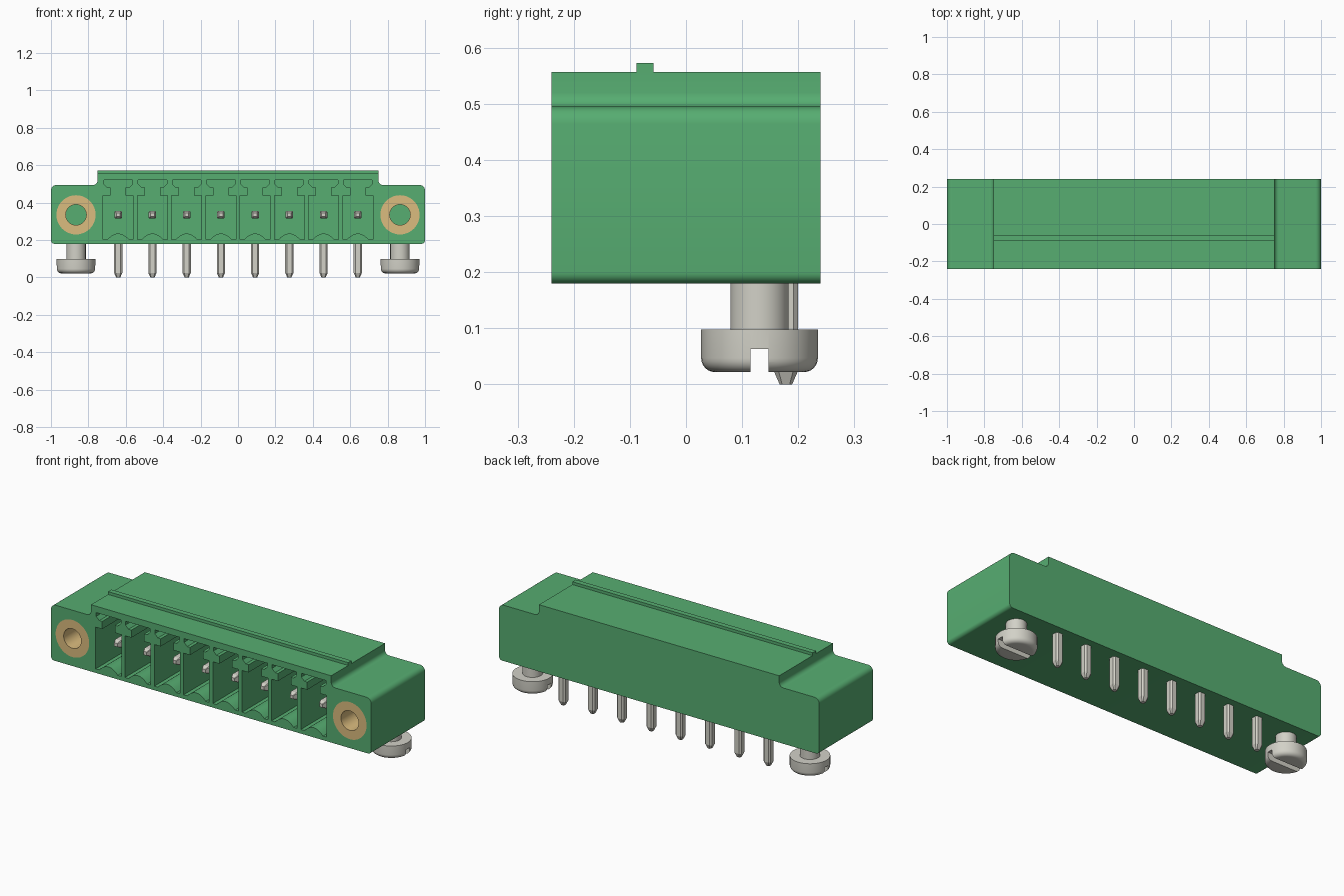
import bpy, bmesh
from math import sin, cos, pi, radians

cube = bpy.data.objects.get("Cube")
if cube:
    bpy.data.objects.remove(cube, do_unlink=True)


def material(name, srgb, metallic=0.0):
    rgba = [((c + 0.055) / 1.055) ** 2.4 for c in srgb] + [1.0]
    m = bpy.data.materials.new(name)
    m.use_nodes = True
    m.diffuse_color = rgba
    m.node_tree.nodes["Principled BSDF"].inputs["Base Color"].default_value = rgba
    return m


GREEN = material("green plastic", (0.34, 0.68, 0.445))
METAL = material("grey metal", (0.824, 0.82, 0.781))
BRASS = material("brass", (0.859, 0.738, 0.496))


def loft(bm, rings, wrap=False):
    """Join matching rings of points into a closed solid."""
    vs = [[bm.verts.new(p) for p in r] for r in rings]
    n = len(vs[0])
    pairs = list(zip(vs, vs[1:]))
    if wrap:
        pairs.append((vs[-1], vs[0]))
    else:
        bm.faces.new(vs[0])
        bm.faces.new(vs[-1])
    for a, b in pairs:
        for i in range(n):
            j = (i + 1) % n
            bm.faces.new((a[i], a[j], b[j], b[i]))


def finish(bm, name, mat):
    bmesh.ops.recalc_face_normals(bm, faces=bm.faces)
    me = bpy.data.meshes.new(name)
    bm.to_mesh(me)
    bm.free()
    me.materials.append(mat)
    ob = bpy.data.objects.new(name, me)
    bpy.context.collection.objects.link(ob)
    return ob


def activate(ob):
    bpy.ops.object.select_all(action="DESELECT")
    ob.select_set(True)
    bpy.context.view_layer.objects.active = ob


def smooth(ob):
    activate(ob)
    bpy.ops.object.shade_smooth_by_angle(angle=radians(20))


def cut(ob, cutter):
    cutter.hide_render = True
    activate(ob)
    mod = ob.modifiers.new("cut", "BOOLEAN")
    mod.operation, mod.solver, mod.object = "DIFFERENCE", "EXACT", cutter
    bpy.ops.object.modifier_apply(modifier=mod.name)
    bpy.data.objects.remove(cutter, do_unlink=True)


def prism(bm, pts, y0, y1):
    loft(bm, [[(x, y, z) for x, z in pts] for y in (y0, y1)])


def mirrored(half):
    """Complete a right-hand outline with its left-hand copy."""
    return half + [(-x, z) for x, z in reversed(half) if x > 1e-6]


def arc(cx, cz, r, a0, a1, n=6):
    steps = [radians(a0 + (a1 - a0) * i / n) for i in range(n + 1)]
    return [(cx + r * cos(a), cz + r * sin(a)) for a in steps]


def circle_y(cx, y, cz, r, n=40):
    return [(cx + r * cos(2 * pi * i / n), y, cz + r * sin(2 * pi * i / n)) for i in range(n)]


def circle_z(cx, cy, z, r, n=40):
    return [(cx + r * cos(2 * pi * i / n), cy + r * sin(2 * pi * i / n), z) for i in range(n)]


def octagon(s, c):
    return [(s, c), (c, s), (-c, s), (-s, c), (-s, -c), (-c, -s), (c, -s), (s, -c)]


def box(bm, x0, x1, y0, y1, z0, z1):
    prism(bm, [(x0, z0), (x1, z0), (x1, z1), (x0, z1)], y0, y1)


FRONT, BACK = -0.24, 0.24
PITCH, SCREW_X, AXIS_Z = 0.183, 0.866, 0.335
SLOTS = [(i - 3.5) * PITCH for i in range(8)]

# Housing with rounded flanges and raised middle
bm = bmesh.new()
half = arc(0.98, 0.2, 0.02, -90, 0) + arc(0.97, 0.465, 0.03, 0, 90)
half += arc(0.775, 0.52, 0.025, 270, 180) + [(0.75, 0.557)]
prism(bm, mirrored(half), FRONT, BACK)
housing = finish(bm, "housing", GREEN)

# Contact cavities: arched floor, shoulders and flared key slot
bm = bmesh.new()
half = [(0.058 * k / 6, 0.235 - 0.032 * (k / 6) ** 2) for k in range(7)]
half += [(0.08, 0.203), (0.08, 0.438), (0.04, 0.438), (0.04, 0.481),
         (0.058, 0.481), (0.077, 0.5), (0.077, 0.521)]
for x in SLOTS:
    prism(bm, [(x + px, z) for px, z in mirrored(half)], FRONT - 0.05, 0.11)
# Seats for the threaded inserts
for s in (-1, 1):
    loft(bm, [circle_y(s * SCREW_X, y, AXIS_Z, 0.105) for y in (FRONT - 0.05, 0.08)])
cut(housing, finish(bm, "cavity_cutter", GREEN))
smooth(housing)

# Locking ridge along the top
bm = bmesh.new()
box(bm, -0.75, 0.75, -0.088, -0.058, 0.55, 0.573)
finish(bm, "locking_ridge", GREEN)

# Angled contact pins with tapered tips
for i, x in enumerate(SLOTS):
    bm = bmesh.new()
    leg = [(0, 0.011), (0.025, 0.022), (0.35, 0.022)]
    loft(bm, [[(x + a, 0.178 + b, z) for a, b in octagon(s, s * 0.6)] for z, s in leg])
    arm = [(-0.175, 0.01), (-0.155, 0.02), (0.178, 0.02)]
    loft(bm, [[(x + a, y, AXIS_Z + b) for a, b in octagon(s, s * 0.8)] for y, s in arm])
    finish(bm, f"contact_pin_{i + 1}", METAL)

for s, side in ((1, "left"), (-1, "right")):
    x = s * SCREW_X
    # Threaded insert in the front face
    bm = bmesh.new()
    loft(bm, [circle_y(x, y, AXIS_Z, r) for y, r in
              ((FRONT, 0.105), (FRONT, 0.055), (0.08, 0.055), (0.08, 0.105))], wrap=True)
    smooth(finish(bm, f"{side}_insert", BRASS))

    # Slotted mounting screw under the flange
    bm = bmesh.new()
    profile = arc(0.079, 0.047, 0.025, -90, 0) + [(0.104, 0.098), (0.052, 0.098), (0.052, 0.2)]
    loft(bm, [circle_z(x, 0.131, z, r) for r, z in profile])
    screw = finish(bm, f"{side}_screw", METAL)
    bm = bmesh.new()
    box(bm, x - 0.15, x + 0.15, 0.115, 0.147, 0, 0.063)
    cut(screw, finish(bm, "slot_cutter", METAL))
    smooth(screw)
